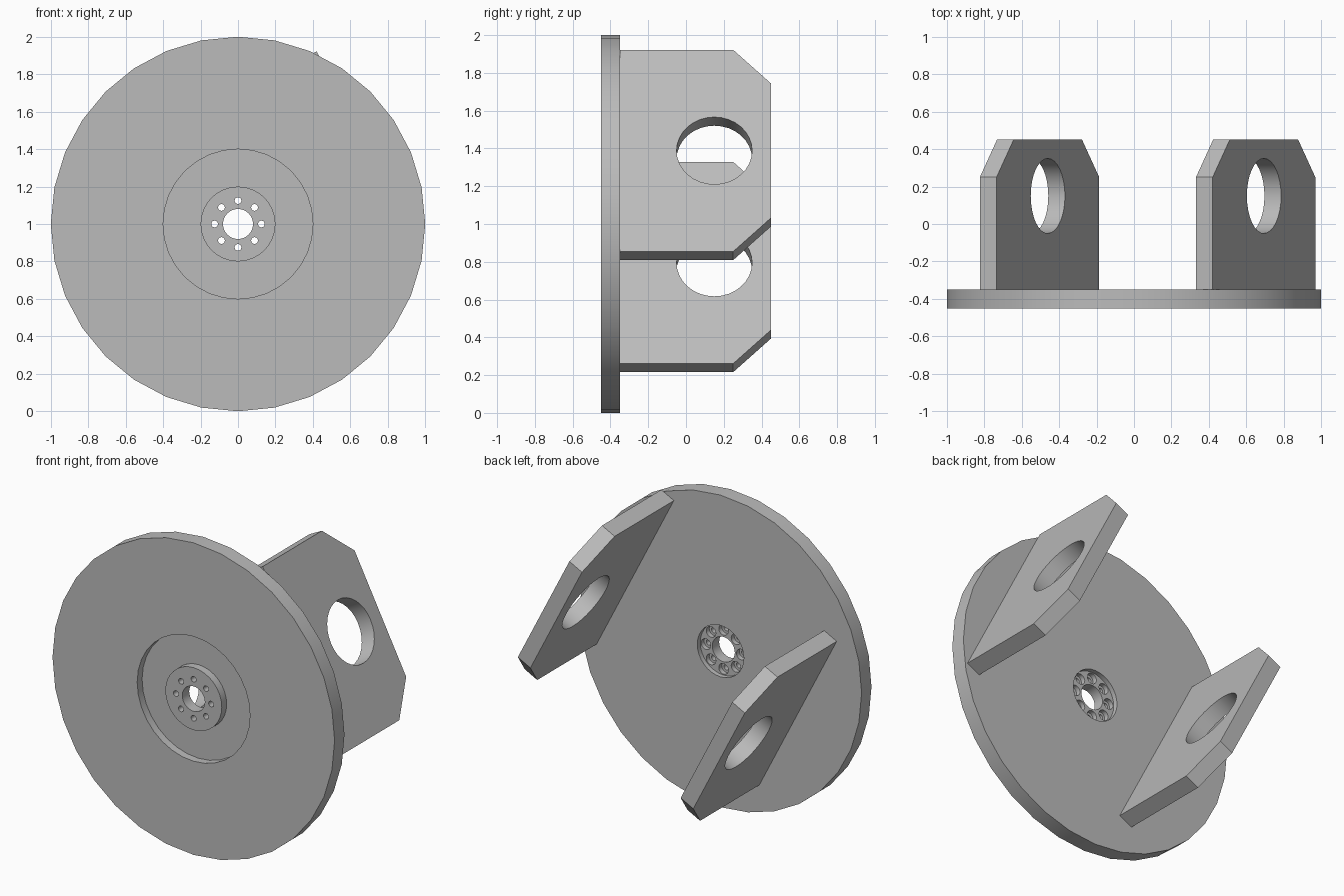
import bpy, bmesh, math
from mathutils import Matrix, Vector

if "Cube" in bpy.data.objects:
    bpy.data.objects.remove(bpy.data.objects["Cube"], do_unlink=True)

steel = bpy.data.materials.new("plain steel grey")
steel.use_nodes = True
GREY = (0.5, 0.5, 0.5, 1)
steel.diffuse_color = GREY
steel.node_tree.nodes["Principled BSDF"].inputs["Base Color"].default_value = GREY

CENTRE = Vector((0, 0, 1))
FRONT, BACK = -0.45, -0.35


def finish(bm, name):
    """Turn a bmesh into a named object."""
    bmesh.ops.recalc_face_normals(bm, faces=bm.faces)
    mesh = bpy.data.meshes.new(name)
    bm.to_mesh(mesh)
    bm.free()
    mesh.materials.append(steel)
    obj = bpy.data.objects.new(name, mesh)
    bpy.context.collection.objects.link(obj)
    return obj


def lathe(name, profile, sides):
    """Spin a closed (radius, y) loop around the disc axis."""
    bm = bmesh.new()
    rings = []
    for i in range(sides):
        a = math.tau * i / sides
        rings.append([bm.verts.new(CENTRE + Vector((r * math.sin(a), y, r * math.cos(a))))
                      for r, y in profile])
    n = len(profile)
    for i in range(sides):
        p, q = rings[i], rings[(i + 1) % sides]
        for j in range(n):
            k = (j + 1) % n
            bm.faces.new((p[j], p[k], q[k], q[j]))
    return finish(bm, name)


def add_rod(bm, matrix, radius, length, sides):
    bmesh.ops.create_cone(bm, cap_ends=True, segments=sides, radius1=radius,
                          radius2=radius, depth=length, matrix=matrix)


def cut(obj, cutter):
    """Subtract the cutter, apply, and remove it."""
    cutter.hide_render = True
    mod = obj.modifiers.new("cut", "BOOLEAN")
    mod.operation, mod.solver, mod.object = "DIFFERENCE", "EXACT", cutter
    bpy.context.view_layer.objects.active = obj
    bpy.ops.object.modifier_apply(modifier=mod.name)
    bpy.data.objects.remove(cutter, do_unlink=True)


def smooth(obj):
    bpy.ops.object.select_all(action="DESELECT")
    obj.select_set(True)
    bpy.context.view_layer.objects.active = obj
    bpy.ops.object.shade_smooth_by_angle(angle=math.radians(30))


# Disc with a ring groove in front, a raised hub and a socket behind
disc = lathe("disc", [(0.08, FRONT), (0.2, FRONT), (0.2, -0.4), (0.4, -0.4),
                      (0.4, FRONT), (1, FRONT), (1, BACK), (0.165, BACK),
                      (0.165, -0.38), (0.08, -0.38)], 32)

# Ring of counterbored bolt holes
along_y = Matrix.Rotation(math.pi / 2, 4, "X")
for radius, y, length in ((0.018, -0.4, 0.3), (0.034, -0.36, 0.1)):
    bm = bmesh.new()
    for i in range(8):
        a = math.tau * i / 8
        pos = CENTRE + Vector((0.125 * math.sin(a), y, 0.125 * math.cos(a)))
        add_rod(bm, Matrix.Translation(pos) @ along_y, radius, length, 20)
    cut(disc, finish(bm, "bolt_hole_cutter"))
smooth(disc)

# Two tilted lugs: u runs along the plate, w is its thickness direction
tilt = math.radians(27.2)
u = Vector((math.sin(tilt), 0, -math.cos(tilt)))
w = Vector((math.cos(tilt), 0, math.sin(tilt)))
half = [(0.6, BACK), (0.6, 0.25), (0.4, 0.45)]
outline = half + [(-a, y) for a, y in reversed(half)]


def lug(name, offset):
    mid = CENTRE + w * offset - u * 0.028
    bm = bmesh.new()
    face = bm.faces.new([bm.verts.new(mid - w * 0.05 + u * a + Vector((0, y, 0)))
                         for a, y in outline])
    new = bmesh.ops.extrude_face_region(bm, geom=[face])["geom"]
    bmesh.ops.translate(bm, vec=w * 0.1,
                        verts=[v for v in new if isinstance(v, bmesh.types.BMVert)])
    obj = finish(bm, name)
    # Pin hole
    bm = bmesh.new()
    spin = w.to_track_quat("Z", "Y").to_matrix().to_4x4()
    add_rod(bm, Matrix.Translation(mid + Vector((0, 0.15, 0))) @ spin, 0.2, 0.4, 32)
    cut(obj, finish(bm, "pin_hole_cutter"))
    smooth(obj)


lug("left_lug", 0.745)
lug("right_lug", -0.553)
